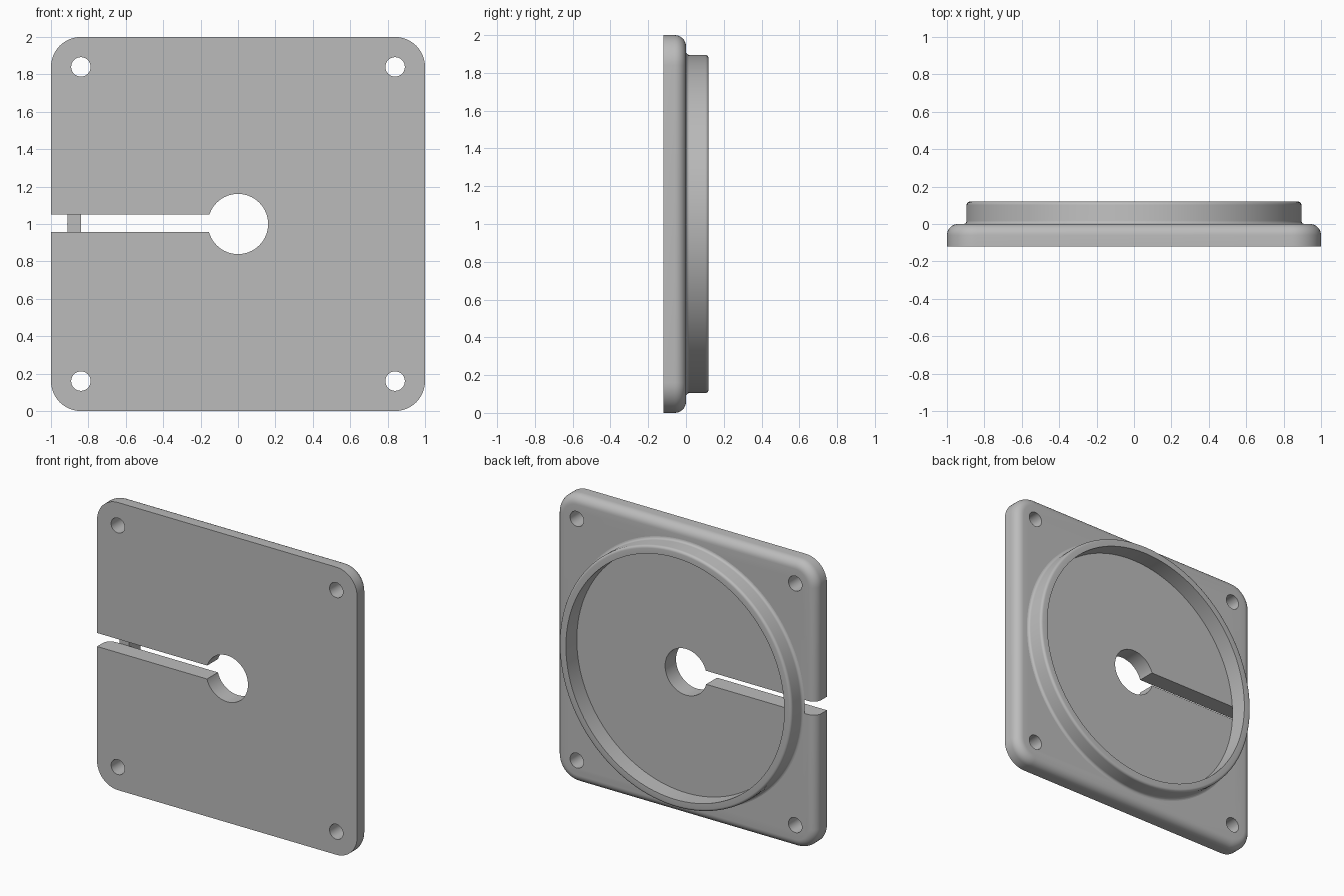
import bpy, bmesh
from math import sin, cos, pi, radians

cube = bpy.data.objects.get("Cube")
if cube:
    bpy.data.objects.remove(cube, do_unlink=True)

grey = bpy.data.materials.new("plain grey")
grey.use_nodes = True
COLOUR = (0.5, 0.5, 0.5, 1)
grey.diffuse_color = COLOUR
grey.node_tree.nodes["Principled BSDF"].inputs["Base Color"].default_value = COLOUR

T = 0.12        # thickness of plate, and height of ring
MID = 1.0       # height of the centre


def finish(name, bm):
    bmesh.ops.recalc_face_normals(bm, faces=bm.faces)
    mesh = bpy.data.meshes.new(name)
    bm.to_mesh(mesh)
    bm.free()
    mesh.materials.append(grey)
    obj = bpy.data.objects.new(name, mesh)
    bpy.context.collection.objects.link(obj)
    return obj


def smooth(obj):
    bpy.ops.object.select_all(action='DESELECT')
    obj.select_set(True)
    bpy.context.view_layer.objects.active = obj
    bpy.ops.object.shade_smooth_by_angle(angle=radians(30))


def bridge(bm, a, b):
    n = len(a)
    for i in range(n):
        bm.faces.new((a[i], a[(i + 1) % n], b[(i + 1) % n], b[i]))


def rounded_square(bm, inset, y, corner=0.16, steps=12):
    """Loop of vertices around a rounded square at depth y."""
    c, r, loop = 1 - corner, corner - inset, []
    for q, (sx, sz) in enumerate(((1, 1), (-1, 1), (-1, -1), (1, -1))):
        for i in range(steps + 1):
            a = (q + i / steps) * pi / 2
            loop.append(bm.verts.new((sx * c + r * cos(a), y, MID + sz * c + r * sin(a))))
    return loop


# Plate with a rounded back edge
bm = bmesh.new()
R = 0.06
sections = [(0, -T)] + [(R * (1 - cos(a)), R * sin(a) - R)
                        for a in (i * pi / 16 for i in range(9))]
loops = [rounded_square(bm, *s) for s in sections]
for a, b in zip(loops, loops[1:]):
    bridge(bm, a, b)
bm.faces.new(loops[0])
bm.faces.new(loops[-1])
plate = finish("plate", bm)


def cylinder_cutter(name, x, z, r, n):
    bm = bmesh.new()
    ends = [[bm.verts.new((x + r * cos(2 * pi * i / n), y, z + r * sin(2 * pi * i / n)))
             for i in range(n)] for y in (-0.3, 0.3)]
    bridge(bm, *ends)
    for e in ends:
        bm.faces.new(e)
    return finish(name, bm)


def slot_cutter():
    bm = bmesh.new()
    bmesh.ops.create_cube(bm, size=1)
    bmesh.ops.scale(bm, vec=(1.2, 0.6, 0.094), verts=bm.verts)
    bmesh.ops.translate(bm, vec=(-0.6, 0, 1.003), verts=bm.verts)
    return finish("slot_cutter", bm)


# Screw holes, centre hole and cable slot
cutters = [cylinder_cutter("screw_hole_cutter", sx * 0.84, MID + sz * 0.84, 0.052, 32)
           for sx in (-1, 1) for sz in (-1, 1)]
cutters += [cylinder_cutter("centre_hole_cutter", 0, MID, 0.161, 64), slot_cutter()]
for cutter in cutters:
    mod = plate.modifiers.new(cutter.name, 'BOOLEAN')
    mod.operation, mod.solver, mod.object = 'DIFFERENCE', 'EXACT', cutter
    bpy.context.view_layer.objects.active = plate
    bpy.ops.object.modifier_apply(modifier=mod.name)
    bpy.data.objects.remove(cutter, do_unlink=True)
smooth(plate)

# Ring on the back, with a fillet at its foot and a rounded outer rim
OUT, IN, F, N = 0.895, 0.84, 0.018, 128
arc = [i * pi / 8 for i in range(5)]
profile = [(IN, 0)]
profile += [(OUT + F * (1 - sin(a)), F * (1 - cos(a))) for a in arc]
profile += [(OUT - F * (1 - cos(a)), T - F * (1 - sin(a))) for a in arc]
profile += [(IN, T)]
bm = bmesh.new()
rings = [[bm.verts.new((r * cos(2 * pi * i / N), y, MID + r * sin(2 * pi * i / N)))
          for i in range(N)] for r, y in profile]
for a, b in zip(rings, rings[1:] + rings[:1]):
    bridge(bm, a, b)
smooth(finish("mounting_ring", bm))
